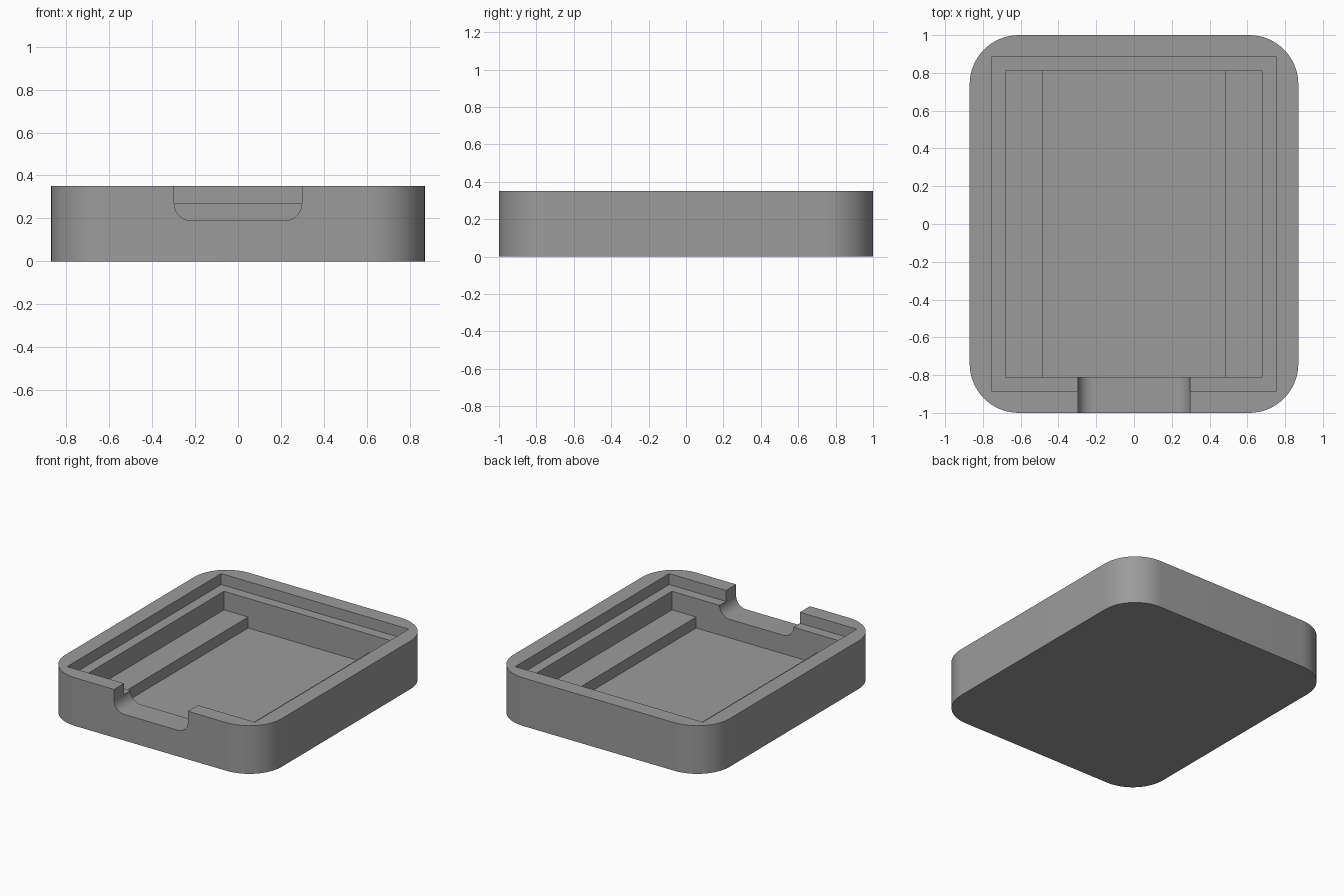
import bpy, bmesh, math

if "Cube" in bpy.data.objects:
    bpy.data.objects.remove(bpy.data.objects["Cube"])

grey = bpy.data.materials.new("plain grey")
grey.diffuse_color = (0.33, 0.33, 0.33, 1)
grey.use_nodes = True
grey.node_tree.nodes["Principled BSDF"].inputs["Base Color"].default_value = grey.diffuse_color


def prism(name, profile, offset, depth):
    """Extrude a closed 3D outline along a depth vector."""
    bm = bmesh.new()
    face = bm.faces.new([bm.verts.new(p) for p in profile])
    ext = bmesh.ops.extrude_face_region(bm, geom=[face])
    moved = [v for v in ext["geom"] if isinstance(v, bmesh.types.BMVert)]
    bmesh.ops.translate(bm, verts=moved, vec=depth)
    bmesh.ops.translate(bm, verts=bm.verts[:], vec=offset)
    bmesh.ops.recalc_face_normals(bm, faces=bm.faces[:])
    mesh = bpy.data.meshes.new(name)
    bm.to_mesh(mesh)
    bm.free()
    mesh.materials.append(grey)
    obj = bpy.data.objects.new(name, mesh)
    bpy.context.collection.objects.link(obj)
    return obj


def arc(cx, cy, r, start, n):
    """Quarter arc, counter-clockwise from the start angle in degrees."""
    return [(cx + r * math.cos(math.radians(start + 90 * i / n)),
             cy + r * math.sin(math.radians(start + 90 * i / n)))
            for i in range(n + 1)]


# Tray body: rounded rectangle
W, D, H, R = 0.87, 1.0, 0.35, 0.26
outline = []
for sx, sy, a in ((1, 1, 0), (-1, 1, 90), (-1, -1, 180), (1, -1, 270)):
    outline += arc(sx * (W - R), sy * (D - R), R, a, 16)
tray = prism("tray_body", [(x, y, 0) for x, y in outline], (0, 0, 0), (0, 0, H))

# Lid recess around the rim
recess = prism("recess_cutter",
               [(-.755, -.885, .27), (.755, -.885, .27), (.755, .885, .27), (-.755, .885, .27)],
               (0, 0, 0), (0, 0, .3))

# Main cavity with a raised shelf along each side
half = [(.485, .055), (.485, .135), (.68, .135), (.68, .5)]
section = half + [(-x, z) for x, z in reversed(half)]
cavity = prism("cavity_cutter", [(x, 0, z) for x, z in section],
               (0, -.81, 0), (0, 1.62, 0))

# Front notch with rounded lower corners
n, r, low = .297, .08, .19
section = ([(-n, .5)] + arc(-n + r, low + r, r, 180, 10)
           + arc(n - r, low + r, r, 270, 10) + [(n, .5)])
notch = prism("notch_cutter", [(x, 0, z) for x, z in section],
              (0, -1.2, 0), (0, .5, 0))

# Cut the body and remove the helpers
bpy.context.view_layer.objects.active = tray
tray.select_set(True)
for cutter in (recess, cavity, notch):
    cutter.hide_render = True
    mod = tray.modifiers.new(cutter.name, 'BOOLEAN')
    mod.operation, mod.solver, mod.object = 'DIFFERENCE', 'EXACT', cutter
    bpy.ops.object.modifier_apply(modifier=mod.name)
    bpy.data.objects.remove(cutter)

bpy.ops.object.shade_smooth_by_angle(angle=math.radians(30))
